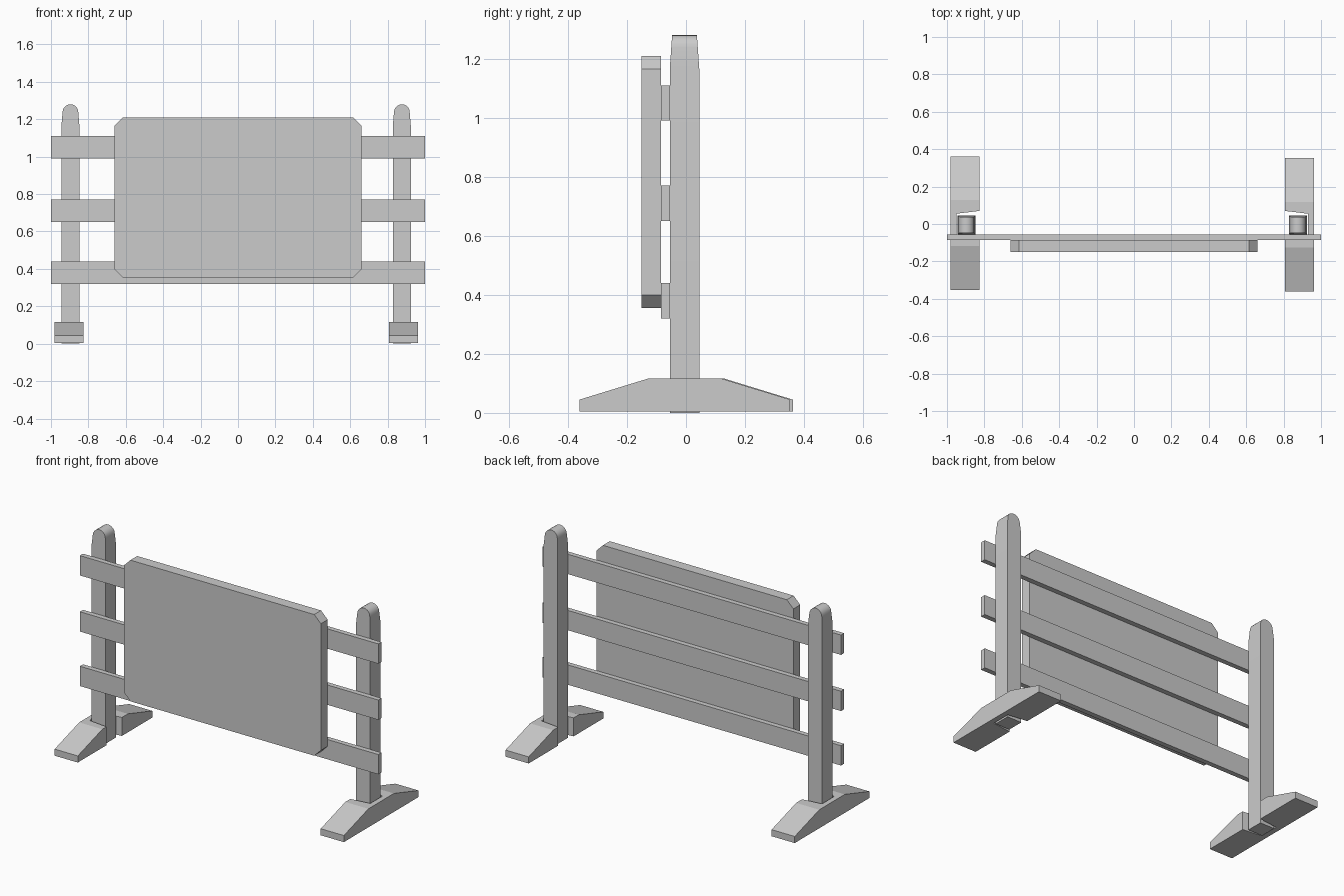
import bpy, bmesh, math
from mathutils import Vector

if "Cube" in bpy.data.objects:
    bpy.data.objects.remove(bpy.data.objects["Cube"])


def prism(name, pts, a, b, axis):
    """Extrude a closed 2D outline from a to b along an axis."""
    place = {'X': lambda p, t: (t, p[0], p[1]),
             'Y': lambda p, t: (p[0], t, p[1]),
             'Z': lambda p, t: (p[0], p[1], t)}[axis]
    bm = bmesh.new()
    face = bm.faces.new([bm.verts.new(place(p, a)) for p in pts])
    ext = bmesh.ops.extrude_face_region(bm, geom=[face])
    move = Vector(place((0, 0), b - a))
    bmesh.ops.translate(bm, vec=move,
                        verts=[v for v in ext['geom'] if isinstance(v, bmesh.types.BMVert)])
    bmesh.ops.recalc_face_normals(bm, faces=bm.faces)
    mesh = bpy.data.meshes.new(name)
    bm.to_mesh(mesh)
    bm.free()
    obj = bpy.data.objects.new(name, mesh)
    bpy.context.collection.objects.link(obj)
    return obj


def rect(x0, x1, z0, z1):
    return [(x0, z0), (x1, z0), (x1, z1), (x0, z1)]


MID = -0.01
for side, label, shift in ((-1, "left", 0.005), (1, "right", -0.004)):
    # Post with rounded top, tapering slightly front to back
    cx = MID + side * 0.886
    half = 0.048
    outline = [(cx - half, 0), (cx + half, 0), (cx + half, 1.165)]
    for i in range(11):
        t = math.pi * i / 10
        outline.append((cx + 0.042 * math.cos(t), 1.238 + 0.042 * math.sin(t)))
    outline.append((cx - half, 1.165))
    post = prism(label + "_post", outline, -0.055, 0.045, 'Y')
    for v in post.data.vertices:
        k = max(0, (v.co.z - 1.165) / 0.115)
        v.co.y = -0.005 + (v.co.y + 0.005) * (1 - 0.16 * k)
    bpy.context.view_layer.objects.active = post
    post.select_set(True)
    bpy.ops.object.shade_smooth_by_angle(angle=math.radians(30))
    post.select_set(False)

    # Sloped foot
    profile = [(-0.357, 0.005), (0.357, 0.005), (0.357, 0.045),
               (0.122, 0.117), (-0.122, 0.117), (-0.357, 0.045)]
    profile = [(y + shift, z) for y, z in profile]
    inner, outer = MID + side * 0.817, MID + side * 0.972
    foot = prism(label + "_foot", profile, inner, outer, 'X')

    # Flared slot in the foot that receives the post, open on the inner side
    deep, lip = MID + side * 0.94, MID + side * 0.80
    slot = [(lip, -0.08), (lip, 0.072), (deep, 0.055), (deep, -0.063)]
    cutter = prism("slot_cutter", slot, -0.1, 0.3, 'Z')
    cutter.hide_render = True
    mod = foot.modifiers.new("slot", 'BOOLEAN')
    mod.operation = 'DIFFERENCE'
    mod.solver = 'EXACT'
    mod.object = cutter
    bpy.context.view_layer.objects.active = foot
    bpy.ops.object.modifier_apply(modifier=mod.name)
    bpy.data.objects.remove(cutter)

# Three horizontal rails
for i, z in enumerate((0.32, 0.65, 0.99)):
    prism(f"rail_{i + 1}", rect(-1, 1, z, z + 0.12), -0.085, -0.055, 'Y')

# Sign board with clipped corners
w, lo, hi, c = 0.66, 0.355, 1.21, 0.044
board = [(-w + c, lo), (w - c, lo), (w, lo + c), (w, hi - c),
         (w - c, hi), (-w + c, hi), (-w, hi - c), (-w, lo + c)]
prism("board", board, -0.15, -0.085, 'Y')
